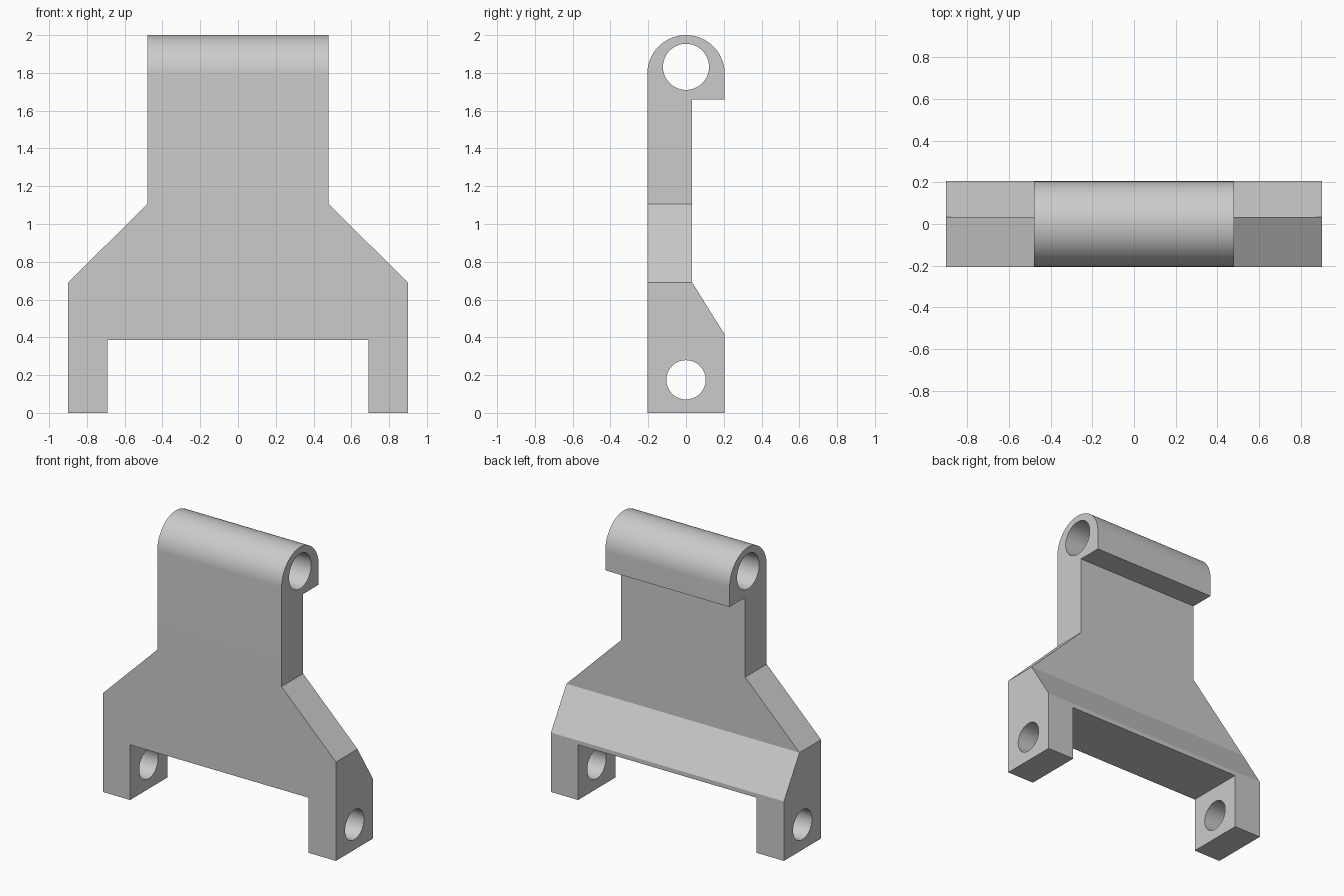
import bpy
import bmesh
from math import cos, sin, pi, radians
from mathutils import Vector

cube = bpy.data.objects.get("Cube")
if cube:
    bpy.data.objects.remove(cube, do_unlink=True)

HALF_DEPTH = 0.205
ARC_Z = 1.795

grey = bpy.data.materials.new("plain grey")
grey.use_nodes = True
grey.diffuse_color = (0.6, 0.6, 0.6, 1)
grey.node_tree.nodes["Principled BSDF"].inputs["Base Color"].default_value = (0.6, 0.6, 0.6, 1)


def prism(name, points, offset):
    """Extrude a closed outline along the offset vector."""
    bm = bmesh.new()
    face = bm.faces.new([bm.verts.new(p) for p in points])
    new = bmesh.ops.extrude_face_region(bm, geom=[face])["geom"]
    bmesh.ops.translate(bm, vec=Vector(offset),
                        verts=[v for v in new if isinstance(v, bmesh.types.BMVert)])
    bmesh.ops.recalc_face_normals(bm, faces=bm.faces)
    mesh = bpy.data.meshes.new(name)
    bm.to_mesh(mesh)
    bm.free()
    mesh.materials.append(grey)
    obj = bpy.data.objects.new(name, mesh)
    bpy.context.collection.objects.link(obj)
    return obj


def arc(y, z, r, start, end, steps):
    return [(y + r * cos(start + (end - start) * i / steps),
             z + r * sin(start + (end - start) * i / steps)) for i in range(steps + 1)]


def bore(name, z, r, half_length):
    ring = arc(0, z, r, 0, 2 * pi, 64)[:-1]
    return prism(name, [(-half_length, y, h) for y, h in ring], (2 * half_length, 0, 0))


# Side profile: rounded top, rear lip, thin web, sloped thick foot
side = [(-HALF_DEPTH, 0), (HALF_DEPTH, 0), (HALF_DEPTH, 0.415), (0.033, 0.69),
        (0.033, 1.66), (HALF_DEPTH, 1.66)]
side += arc(0, ARC_Z, HALF_DEPTH, 0, pi, 48)
bracket = prism("hinge_bracket", [(-0.9, y, z) for y, z in side], (1.8, 0, 0))

# Front outline: narrow neck, flared shoulders, two legs
right_half = [(0.69, 0.385), (0.69, -0.1), (0.9, -0.1), (0.9, 0.69), (0.48, 1.105), (0.48, 2.1)]
outline = right_half + [(-x, z) for x, z in reversed(right_half)]
front = prism("front_outline_cutter", [(x, -0.5, z) for x, z in outline], (0, 1, 0))

# Pin holes through the barrel and the legs
cutters = [(front, 'INTERSECT'),
           (bore("barrel_bore_cutter", 1.832, 0.122, 0.7), 'DIFFERENCE'),
           (bore("leg_bore_cutter", 0.175, 0.104, 1.1), 'DIFFERENCE')]

bpy.ops.object.select_all(action='DESELECT')
bracket.select_set(True)
bpy.context.view_layer.objects.active = bracket
for cutter, operation in cutters:
    mod = bracket.modifiers.new(cutter.name, 'BOOLEAN')
    mod.operation = operation
    mod.solver = 'EXACT'
    mod.object = cutter
    bpy.ops.object.modifier_apply(modifier=mod.name)
    bpy.data.objects.remove(cutter, do_unlink=True)

bpy.ops.object.shade_smooth_by_angle(angle=radians(30))
